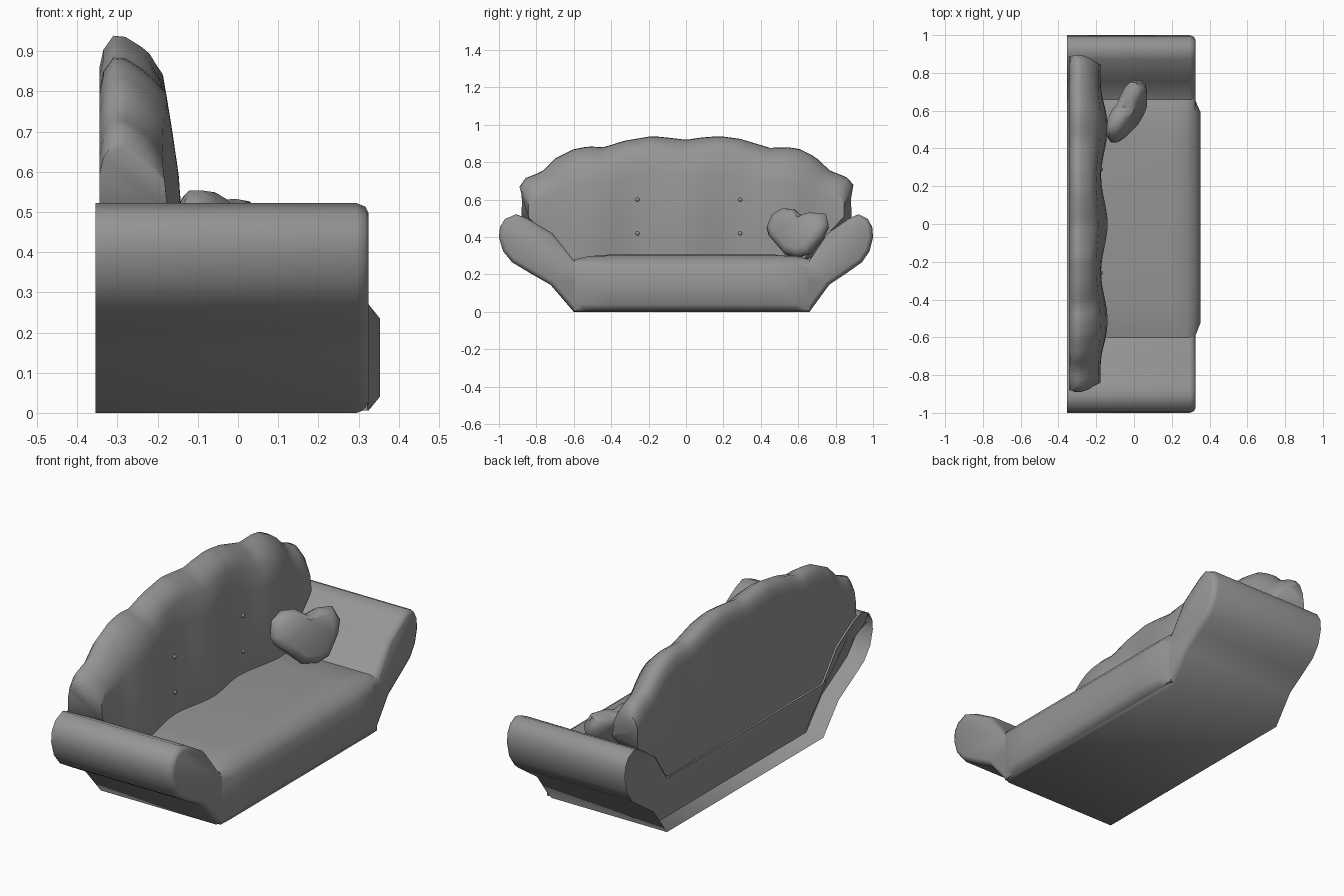
import bpy, bmesh, math
from mathutils import Vector

if "Cube" in bpy.data.objects:
    bpy.data.objects.remove(bpy.data.objects["Cube"])

grey = bpy.data.materials.new("dark_grey_fabric")
grey.diffuse_color = (.3, .3, .3, 1)
grey.use_nodes = True
grey.node_tree.nodes["Principled BSDF"].inputs["Base Color"].default_value = grey.diffuse_color


def finish(name, bm, angle=40):
    bmesh.ops.recalc_face_normals(bm, faces=bm.faces)
    mesh = bpy.data.meshes.new(name)
    bm.to_mesh(mesh)
    bm.free()
    mesh.materials.append(grey)
    ob = bpy.data.objects.new(name, mesh)
    bpy.context.collection.objects.link(ob)
    bpy.ops.object.select_all(action='DESELECT')
    ob.select_set(True)
    bpy.context.view_layer.objects.active = ob
    bpy.ops.object.shade_smooth_by_angle(angle=math.radians(angle))
    return ob


def loft(name, rings, angle=40):
    """Skin a list of closed rings and cap both ends."""
    bm = bmesh.new()
    vs = [[bm.verts.new(p) for p in r] for r in rings]
    n = len(vs[0])
    for a, b in zip(vs, vs[1:]):
        for i in range(n):
            j = (i + 1) % n
            bm.faces.new((a[i], a[j], b[j], b[i]))
    bm.faces.new(vs[0])
    bm.faces.new(vs[-1])
    return finish(name, bm, angle)


def interp(pts, t):
    for (a, va), (b, vb) in zip(pts, pts[1:]):
        if t <= b:
            return va + (vb - va) * max(0, t - a) / (b - a)
    return pts[-1][1]


# body and rolled arms: one cross-section run from back to front
half = [(.63, 0), (.745, .145), (.85, .21), (.935, .265), (.98, .325), (1, .40), (.995, .455),
        (.97, .497), (.915, .522), (.86, .5), (.735, .42), (.63, .275)]
shift = lambda y: .03 * max(0, min(1, (1 - abs(y)) / .37))
profile = [(y + shift(y), z) for y, z in half] + [(-y + shift(y), z) for y, z in reversed(half)]
n, h = len(profile), len(half)
bm = bmesh.new()
back = [bm.verts.new((-.355, y, z)) for y, z in profile]
fore = [bm.verts.new((.295, y, z)) for y, z in profile]
# rear lining: flush along the top, set in along the underside
deep = [min(i, n - 1 - i) < 7 for i in range(n)]
lining = [bm.verts.new((-.26 if deep[i] else -.353, y * .997, .004 + z * .985))
          for i, (y, z) in enumerate(profile)]
for i in range(n):
    j = (i + 1) % n
    bm.faces.new((back[i], back[j], fore[j], fore[i]))
    bm.faces.new((back[i], lining[i], lining[j], back[j]))
# rear panel with a rounded roll, strip by strip across arms and seat
pairs = [(i, h - 1 - i) for i in range(5, -1, -1)] + [(n - 1 - i, n - h + i) for i in range(6)]
rows = []
for a, b in pairs:
    p, q = lining[a].co, lining[b].co
    mid = [p.lerp(q, t) for t in (.3, .65)]
    mid[0].x, mid[1].x = -.285, -.33
    rows.append([lining[a]] + [bm.verts.new(m) for m in mid] + [lining[b]])
for r, s in zip(rows, rows[1:]):
    for k in range(3):
        bm.faces.new((r[k], r[k + 1], s[k + 1], s[k]))
for r in (rows[0], rows[-1]):
    bm.faces.new(r)
# rounded front rim
cap = bm.faces.new(fore)
bmesh.ops.recalc_face_normals(bm, faces=bm.faces)
bmesh.ops.inset_region(bm, faces=[cap], thickness=.009, depth=.022)
bmesh.ops.inset_region(bm, faces=[cap], thickness=.016, depth=.008)
finish("body_and_arms", bm, 58)

# seat cushion with bulging front panel
seat = [(-.22, .307), (.2, .307), (.28, .301), (.325, .27), (.353, .235), (.353, .04),
        (.325, .006), (-.22, .006)]
rings = []
for y, xmax, top in ((-.6, .322, .28), (-.52, .353, .298), (-.4, .353, .307),
                     (.46, .353, .307), (.59, .353, .298), (.66, .322, .28)):
    rings.append([(min(x, xmax), y, min(z, top)) for x, z in seat])
loft("seat", rings, 58)

# scalloped backrest
crest = [(-.89, .67), (-.87, .71), (-.77, .75), (-.7, .82), (-.6, .87), (-.52, .885), (-.44, .88),
         (-.33, .915), (-.18, .94), (-.08, .93), (0, .92), (.08, .932), (.18, .94), (.29, .925),
         (.45, .877), (.55, .88), (.61, .87), (.69, .83), (.77, .755), (.86, .72), (.895, .68)]


def bulge(y, z):
    t = max(0, min(1, (z - .52) / .34))
    edge = -.14 - .05 * t ** 1.2
    fade = max(0, min(1, (.95 - abs(y)) / .3))
    return edge - (.017 - .012 * t) * fade * (1 - math.cos(2 * math.pi * y / .54)) - .04 * (1 - fade)


rings = []
N = 56
for i in range(N + 1):
    y = -.89 + 1.785 * i / N
    top = interp(crest, y)
    low = .275 + max(0, abs(y) - .66)
    ring = [(-.345, y * .99, low), (-.345, y * .985, top - .08), (-.335, y * .99, top - .035),
            (-.31, y, top), (-.28, y, top - .003), (-.24, y * .985, top - .028),
            (-.22, y * .968, top - .045)]
    for f in (0, .2, .4, .6, .8, 1):
        z = (top - .085) * (1 - f) + low * f
        ring.append((bulge(y, z), y * .945, z))
    rings.append(ring)
loft("backrest", rings, 65)

# tufting buttons
for k, (y, z) in enumerate((y, z) for y in (-.26, .29) for z in (.42, .6)):
    bm = bmesh.new()
    bmesh.ops.create_uvsphere(bm, u_segments=10, v_segments=6, radius=.012)
    bmesh.ops.translate(bm, verts=bm.verts, vec=(bulge(y, z) - .003, y, z))
    finish(f"button_{k + 1}", bm)

# heart cushion, turned and leaning on the backrest
heart = [(.43, .45), (.46, .52), (.515, .555), (.58, .55), (.62, .515), (.68, .532), (.75, .525),
         (.765, .46), (.735, .40), (.66, .31), (.60, .29), (.53, .305), (.44, .41)]
normal = Vector((.85, -.42, .32))
rings = []
for off, s in ((-.05, .72), (-.03, .91), (.0, .99), (.03, .91), (.05, .72)):
    ring = []
    for y, z in heart:
        y, z = .6 + (y - .6) * s, .43 + (z - .43) * s
        ring.append(Vector((-.03 + (y - .6) * .5 - (z - .43) * .4, y, z)) + normal * off)
    rings.append(ring)
loft("heart_cushion", rings, 50)
